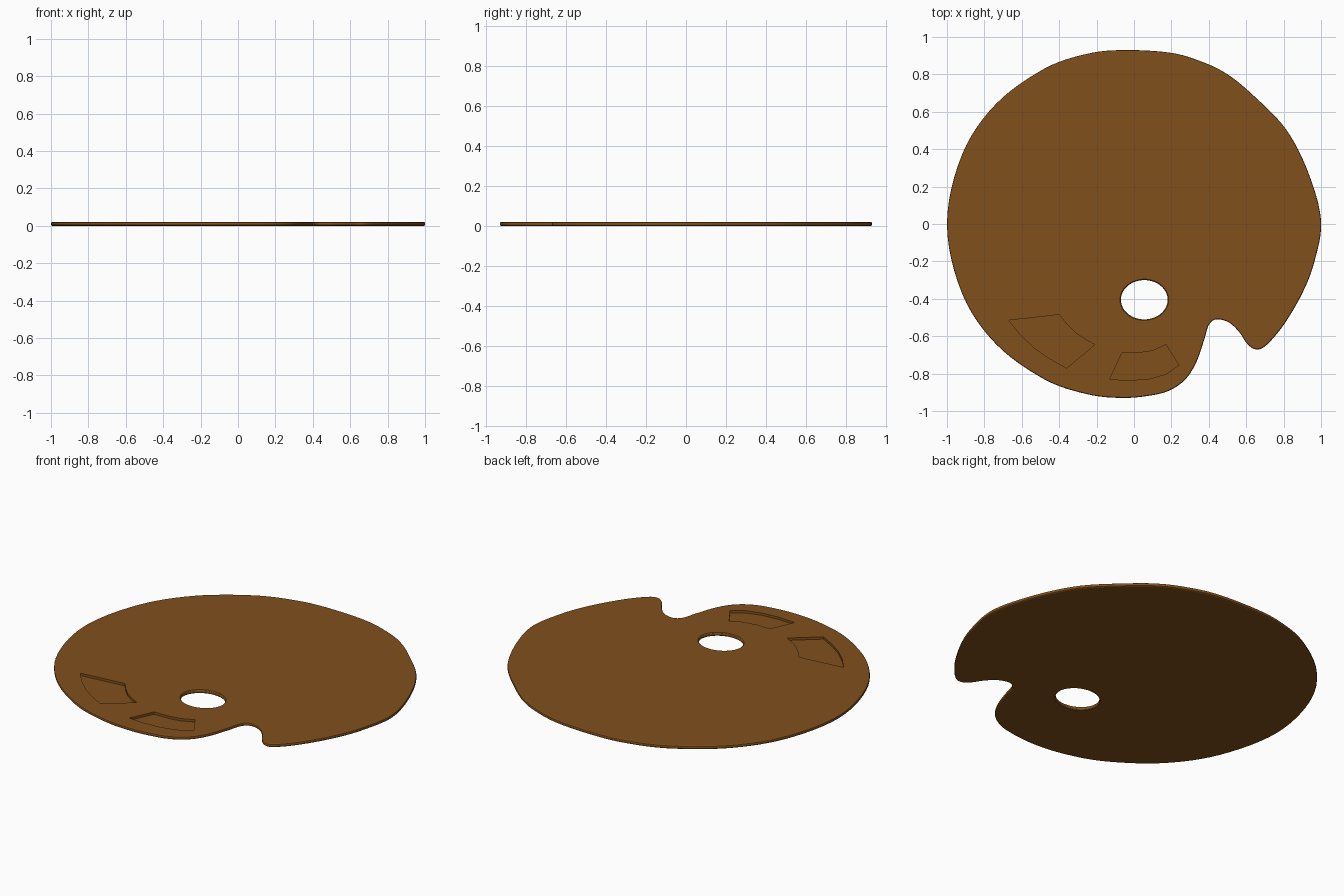
import bpy, bmesh, math
from mathutils import Vector

if "Cube" in bpy.data.objects:
    bpy.data.objects.remove(bpy.data.objects["Cube"])

T = 0.02  # board thickness


def smooth_loop(pts, steps=6):
    """Closed Catmull-Rom curve through the points."""
    p = [Vector(q) for q in pts]
    n, out = len(p), []
    for i in range(n):
        a, b, c, d = p[i - 1], p[i], p[(i + 1) % n], p[(i + 2) % n]
        for k in range(steps):
            t = k / steps
            out.append(0.5 * (2 * b + (c - a) * t + (2 * a - 5 * b + 4 * c - d) * t * t
                              + (3 * b - a - 3 * c + d) * t ** 3))
    return out


def inset(loop, dist):
    """Move a clockwise loop inwards."""
    out = []
    for i, p in enumerate(loop):
        t = (loop[(i + 1) % len(loop)] - loop[i - 1]).normalized()
        out.append(p + Vector((t.y, -t.x)) * dist)
    return out


def loft(name, rings):
    """Closed solid from a stack of (z, 2D loop) rings."""
    bm = bmesh.new()
    vs = [[bm.verts.new((p[0], p[1], z)) for p in loop] for z, loop in rings]
    n = len(vs[0])
    for a, b in zip(vs, vs[1:]):
        for i in range(n):
            j = (i + 1) % n
            bm.faces.new((a[i], a[j], b[j], b[i]))
    bm.faces.new(vs[0])
    bm.faces.new(vs[-1])
    bmesh.ops.recalc_face_normals(bm, faces=bm.faces)
    me = bpy.data.meshes.new(name)
    bm.to_mesh(me)
    bm.free()
    ob = bpy.data.objects.new(name, me)
    bpy.context.collection.objects.link(ob)
    return ob


# Board outline with rounded rim (clockwise)
outline = smooth_loop([
    (-1, 0), (-0.92, 0.37), (-0.74, 0.64), (-0.48, 0.83), (-0.25, 0.91), (-0.05, 0.93),
    (0.2, 0.915), (0.37, 0.865), (0.5, 0.80), (0.63, 0.695), (0.81, 0.51), (0.93, 0.28),
    (1, 0.02), (0.965, -0.2), (0.9, -0.37), (0.8, -0.54), (0.705, -0.65), (0.65, -0.67),
    (0.605, -0.64), (0.56, -0.575), (0.505, -0.525), (0.44, -0.51), (0.4, -0.54),
    (0.375, -0.62), (0.335, -0.735), (0.28, -0.825), (0.2, -0.885), (0.1, -0.915),
    (-0.06, -0.93), (-0.25, -0.91), (-0.48, -0.83), (-0.74, -0.64), (-0.92, -0.37)])
rim = [(0, 0.006), (0.003, 0.0015), (0.007, 0), (T - 0.007, 0), (T - 0.003, 0.0015), (T, 0.006)]
board = loft("palette_board", [(z, inset(outline, d)) for z, d in rim])


# Thumb hole cutter, flared at both faces
def oval(grow):
    return [(0.055 + (0.125 + grow) * math.cos(a), -0.405 + (0.105 + grow) * math.sin(a))
            for a in (2 * math.pi * i / 64 for i in range(64))]


hole = loft("thumb_hole_cutter", [(z, oval(g)) for z, g in
            [(-0.003, 0.009), (0.003, 0.0015), (0.007, 0),
             (T - 0.007, 0), (T - 0.003, 0.0015), (T + 0.003, 0.009)]])

# Paint well cutters
wells = [
    [(-0.67, -0.515), (-0.40, -0.485), (-0.36, -0.535), (-0.315, -0.58), (-0.265, -0.615),
     (-0.21, -0.645), (-0.36, -0.77), (-0.45, -0.72), (-0.53, -0.665), (-0.605, -0.595)],
    [(-0.065, -0.69), (0.02, -0.69), (0.10, -0.678), (0.17, -0.645), (0.24, -0.755),
     (0.17, -0.803), (0.08, -0.828), (-0.03, -0.836), (-0.13, -0.83)]]
cutters = [hole] + [loft("paint_well_cutter", [(0.006, w), (T + 0.02, w)]) for w in wells]

bpy.context.view_layer.objects.active = board
board.select_set(True)
for c in cutters:
    m = board.modifiers.new("cut", 'BOOLEAN')
    m.operation, m.solver, m.object = 'DIFFERENCE', 'EXACT', c
    bpy.ops.object.modifier_apply(modifier=m.name)
    bpy.data.objects.remove(c)

# Brown wood
wood = bpy.data.materials.new("brown_wood")
wood.diffuse_color = (0.22, 0.08, 0.012, 1)
wood.use_nodes = True
wood.node_tree.nodes["Principled BSDF"].inputs["Base Color"].default_value = wood.diffuse_color
board.data.materials.clear()
board.data.materials.append(wood)
bpy.ops.object.shade_smooth_by_angle(angle=math.radians(30))
